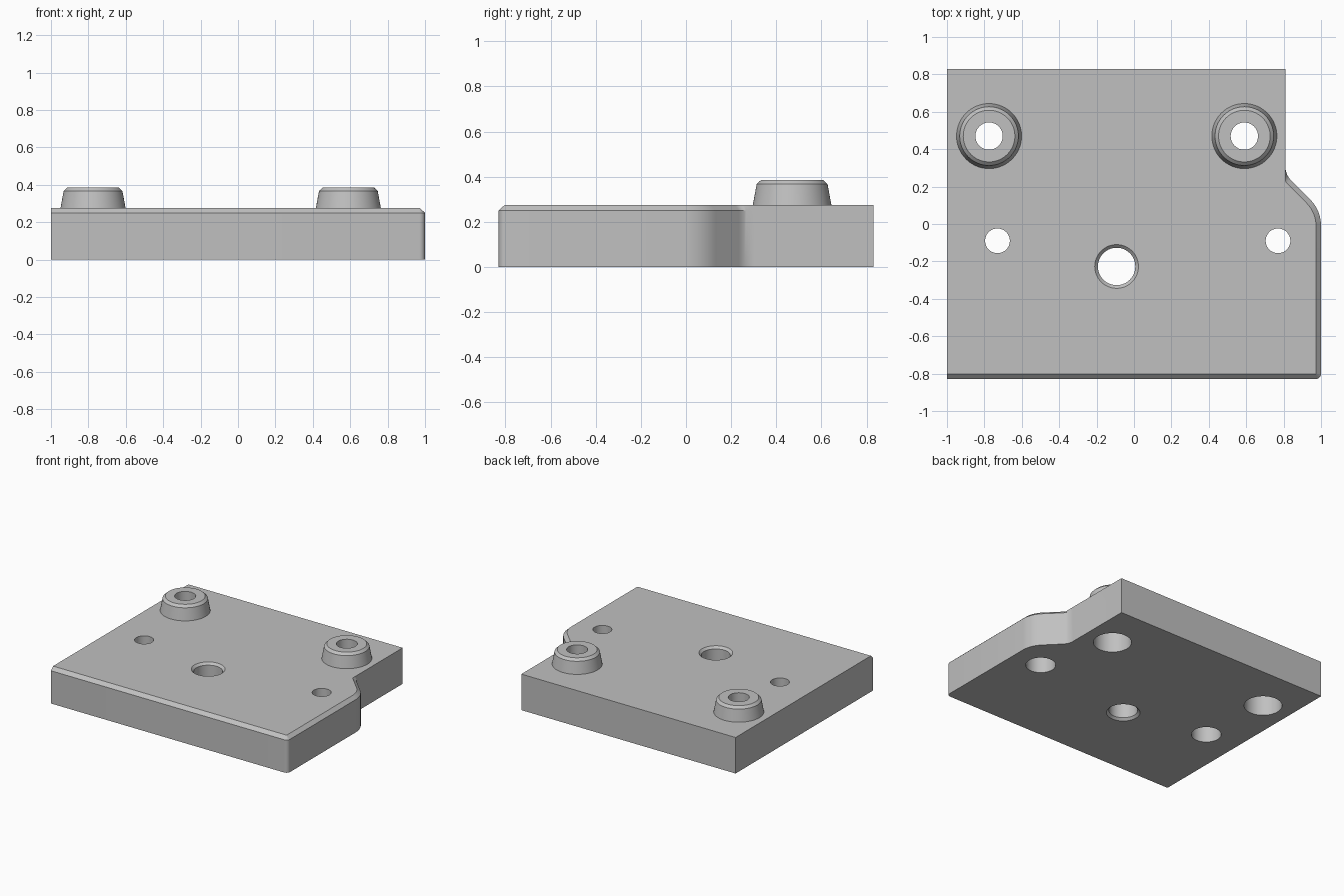
import bpy, bmesh
from math import sin, cos, pi, radians

cube = bpy.data.objects.get("Cube")
if cube:
    bpy.data.objects.remove(cube, do_unlink=True)

grey = bpy.data.materials.new("plain grey")
grey.use_nodes = True
grey.diffuse_color = (0.53, 0.53, 0.53, 1)
grey.node_tree.nodes["Principled BSDF"].inputs["Base Color"].default_value = grey.diffuse_color

TOP, CHAMFER, BOSS_TOP = 0.275, 0.027, 0.385
FRONT, BACK, LEFT, NECK = -0.83, 0.83, -1.0, 0.81


def finish(bm, name):
    bmesh.ops.recalc_face_normals(bm, faces=bm.faces)
    mesh = bpy.data.meshes.new(name)
    bm.to_mesh(mesh)
    bm.free()
    mesh.materials.append(grey)
    obj = bpy.data.objects.new(name, mesh)
    bpy.context.collection.objects.link(obj)
    return obj


def loft(name, loops, caps=True):
    """Skin a stack of matching closed loops, with end caps if wanted."""
    bm = bmesh.new()
    rings = [[bm.verts.new(p) for p in loop] for loop in loops]
    n = len(rings[0])
    for a, b in zip(rings, rings[1:]):
        for i in range(n):
            j = (i + 1) % n
            quad = [a[i], a[j], b[j], b[i]]
            bm.faces.new(quad)
    if caps:
        bm.faces.new(rings[0])
        bm.faces.new(rings[-1])
    bmesh.ops.remove_doubles(bm, verts=bm.verts, dist=1e-5)
    return finish(bm, name)


def turned(name, x, y, profile, caps=True, sides=64):
    """Round part from (radius, z) steps."""
    return loft(name, [[(x + r * cos(2 * pi * i / sides), y + r * sin(2 * pi * i / sides), z)
                        for i in range(sides)] for r, z in profile], caps)


def arc(cx, cy, r, start, end, steps, sign=1):
    """Points on an arc, each with its outward direction."""
    out = []
    for i in range(steps + 1):
        a = radians(start + (end - start) * i / steps)
        out.append((cx + r * cos(a), cy + r * sin(a), sign * cos(a), sign * sin(a)))
    return out


def shade(obj):
    bpy.ops.object.select_all(action='DESELECT')
    obj.select_set(True)
    bpy.context.view_layer.objects.active = obj
    bpy.ops.object.shade_smooth_by_angle(angle=radians(28))


# Plate outline with a rounded front corner and a swept step on one side
outline = [(LEFT, FRONT, 0, -1)]
outline += arc(0.97, FRONT + 0.03, 0.03, -90, 0, 6)
outline += arc(0.8, -0.01, 0.2, 0, 45, 12)
outline += arc(NECK + 0.1, 0.305, 0.1, 225, 180, 8, -1)
outline += [(NECK, BACK, 0, 0), (LEFT, BACK, 0, 0)]


def inset(x, y, nx, ny):
    # The chamfer runs out where it meets the flat side of the neck
    nearest = NECK if x >= NECK and y > 0 else LEFT
    return max(x - CHAMFER * nx, nearest), y - CHAMFER * ny, TOP


plate = loft("base_plate", [
    [(x, y, 0) for x, y, _, _ in outline],
    [(x, y, TOP - 0.025) for x, y, _, _ in outline],
    [inset(*p) for p in outline]])

# Counterbored and countersunk holes
bosses = [("left_boss", 0.59, 0.47), ("right_boss", -0.775, 0.47)]
BORE = 0.155
holes = [(x, y, [(0.132, -0.1), (0.132, BORE), (0.073, BORE), (0.073, 0.5)]) for _, x, y in bosses]
holes += [(x, -0.09, [(0.104, -0.1), (0.104, BORE), (0.066, BORE), (0.066, 0.5)])
          for x in (-0.73, 0.77)]
holes.append((-0.093, -0.227, [(0.117, -0.1), (0.117, 0), (0.1, 0.017), (0.1, TOP - 0.017),
                               (0.117, TOP), (0.117, 0.5)]))
for x, y, profile in holes:
    cutter = turned("hole_cutter", x, y, profile)
    cutter.hide_render = True
    mod = plate.modifiers.new("hole", 'BOOLEAN')
    mod.operation, mod.solver, mod.object = 'DIFFERENCE', 'EXACT', cutter
    bpy.context.view_layer.objects.active = plate
    bpy.ops.object.modifier_apply(modifier=mod.name)
    bpy.data.objects.remove(cutter, do_unlink=True)
shade(plate)

# Tapered mounting bosses with a chamfered rim
for name, x, y in bosses:
    boss = turned(name, x, y, [(0.174, TOP), (0.157, BOSS_TOP - 0.018), (0.138, BOSS_TOP),
                               (0.073, BOSS_TOP), (0.073, TOP)], caps=False)
    shade(boss)
